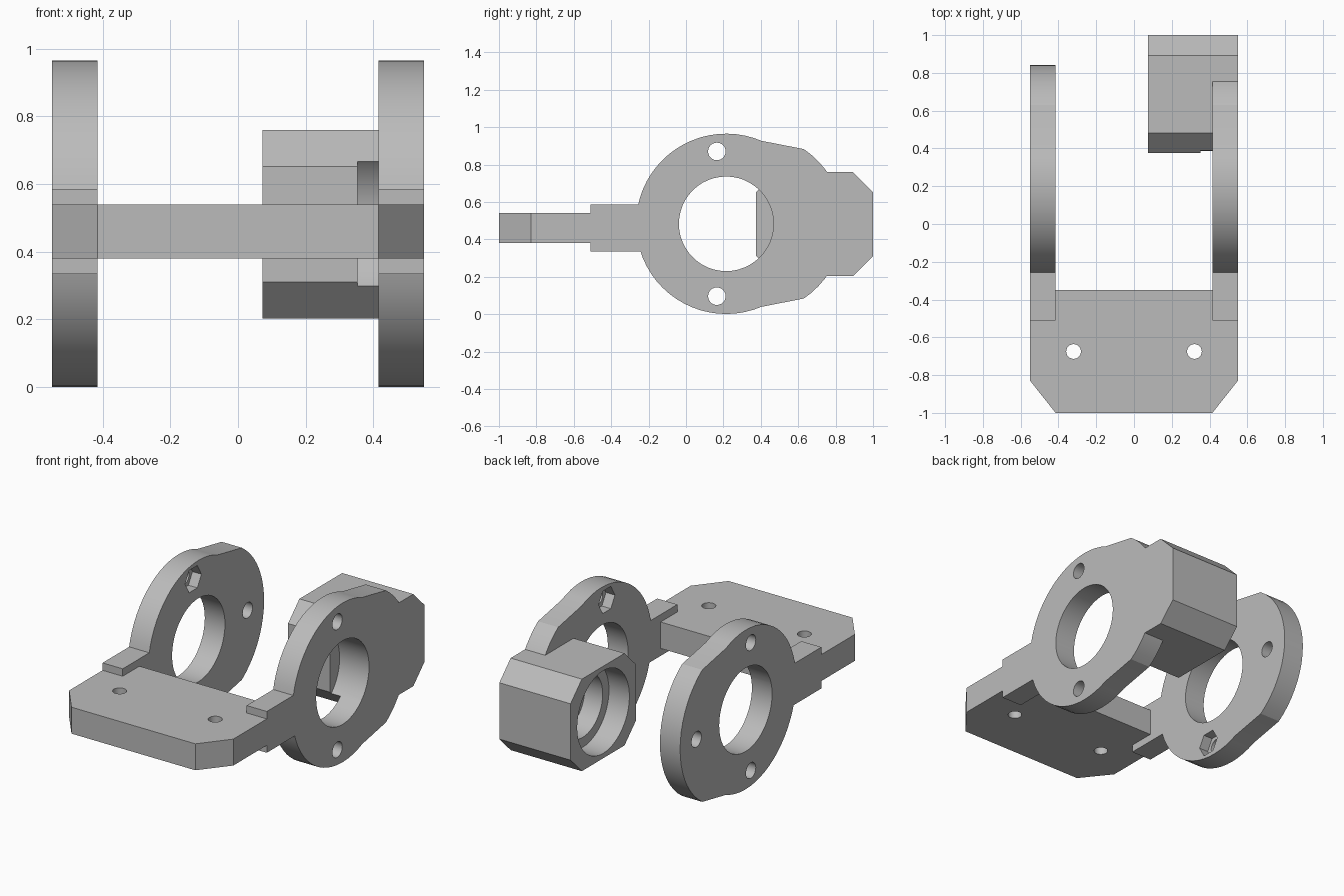
import bpy, bmesh, math
from mathutils import Vector

if "Cube" in bpy.data.objects:
    bpy.data.objects.remove(bpy.data.objects["Cube"])

grey = bpy.data.materials.new("plain grey")
grey.use_nodes = True
grey.diffuse_color = (0.5, 0.5, 0.5, 1)
grey.node_tree.nodes["Principled BSDF"].inputs["Base Color"].default_value = (0.5, 0.5, 0.5, 1)

MID = 0.483                    # height of the bore axis
INNER, OUTER = 0.415, 0.55     # faces of the side rings
BORE_Y, RING_R = 0.215, 0.482


def prism(name, outline, axis, lo, hi):
    """Extrude a 2D outline along x (outline is y, z) or z (outline is x, y)."""
    place = (lambda a, b, h: (h, a, b)) if axis == "x" else (lambda a, b, h: (a, b, h))
    bm = bmesh.new()
    face = bm.faces.new([bm.verts.new(place(a, b, lo)) for a, b in outline])
    top = bmesh.ops.extrude_face_region(bm, geom=[face])["geom"]
    verts = [v for v in top if isinstance(v, bmesh.types.BMVert)]
    bmesh.ops.translate(bm, verts=verts, vec=Vector(place(0, 0, hi - lo)))
    bmesh.ops.recalc_face_normals(bm, faces=bm.faces)
    mesh = bpy.data.meshes.new(name)
    bm.to_mesh(mesh)
    bm.free()
    mesh.materials.append(grey)
    ob = bpy.data.objects.new(name, mesh)
    bpy.context.collection.objects.link(ob)
    return ob


def arc(cx, cy, r, start, end, steps):
    angles = [math.radians(start + (end - start) * i / steps) for i in range(steps + 1)]
    return [(cx + r * math.cos(a), cy + r * math.sin(a)) for a in angles]


def circle(cx, cy, r, n=48):
    return arc(cx, cy, r, 0, 360, n)[:-1]


def rect(x0, x1, y0, y1):
    return [(x0, y0), (x1, y0), (x1, y1), (x0, y1)]


def combine(target, tool, operation):
    mod = target.modifiers.new(operation, "BOOLEAN")
    mod.operation, mod.solver, mod.object = operation, "EXACT", tool
    bpy.context.view_layer.objects.active = target
    bpy.ops.object.modifier_apply(modifier=mod.name)
    bpy.data.objects.remove(tool)


# Mounting plate with clipped front corners
bracket = prism("bracket", [(-0.55, -0.35), (-0.55, -0.83), (-INNER, -1), (INNER, -1),
                            (0.55, -0.83), (0.55, -0.35)], "z", 0.38, 0.54)

# Side rings: two offset arcs joined by straight flanks, each with a neck
upper = arc(0.36, MID, RING_R, 0, 56, 9) + arc(BORE_Y, MID, RING_R, 67, 180, 20)
lower = [(y, 2 * MID - z) for y, z in reversed(upper[1:-1])]
for side in (-1, 1):
    lo, hi = sorted((side * INNER, side * OUTER))
    combine(bracket, prism("side_ring", upper + lower, "x", lo, hi), "UNION")
    combine(bracket, prism("neck", rect(-0.51, -0.1, 0.335, 0.585), "x", lo, hi), "UNION")

# Octagonal bearing housing on one side
c = 0.108
y0, y1, z0, z1 = 0.375, 1, 0.203, 0.76
octagon = [(y0 + c, z0), (y1 - c, z0), (y1, z0 + c), (y1, z1 - c),
           (y1 - c, z1), (y0 + c, z1), (y0, z1 - c), (y0, z0 + c)]
combine(bracket, prism("housing", octagon, "x", 0.073, OUTER), "UNION")

# Housing bore, stepped and blind
for radius, depth in ((0.25, 0.21), (0.19, 0.33)):
    combine(bracket, prism("housing_bore", circle(0.687, MID, radius), "x", 0, depth), "DIFFERENCE")

# Ring bores, bolt holes and hexagonal nut pockets
for lo, hi in ((-0.7, -0.3), (0.353, 0.7)):
    combine(bracket, prism("ring_bore", circle(BORE_Y, MID, 0.253), "x", lo, hi), "DIFFERENCE")
for side in (-1, 1):
    lo, hi = sorted((side * 0.38, side * 0.7))
    nut_lo, nut_hi = sorted((side * 0.38, side * 0.475))
    for dz in (-0.387, 0.387):
        hole = circle(0.165, MID + dz, 0.047, 24)
        combine(bracket, prism("bolt_hole", hole, "x", lo, hi), "DIFFERENCE")
        nut = circle(0.165, MID + dz, 0.078, 6)
        combine(bracket, prism("nut_pocket", nut, "x", nut_lo, nut_hi), "DIFFERENCE")
    screw = circle(side * 0.32, -0.675, 0.039, 24)
    combine(bracket, prism("plate_hole", screw, "z", 0.2, 0.7), "DIFFERENCE")
combine(bracket, prism("rear_hole", circle(0.685, MID, 0.047, 24), "x", -0.7, -0.3), "DIFFERENCE")

# Smooth curved walls, crisp edges
bpy.ops.object.select_all(action="DESELECT")
bracket.select_set(True)
bpy.context.view_layer.objects.active = bracket
bpy.ops.object.shade_smooth_by_angle(angle=math.radians(25))
